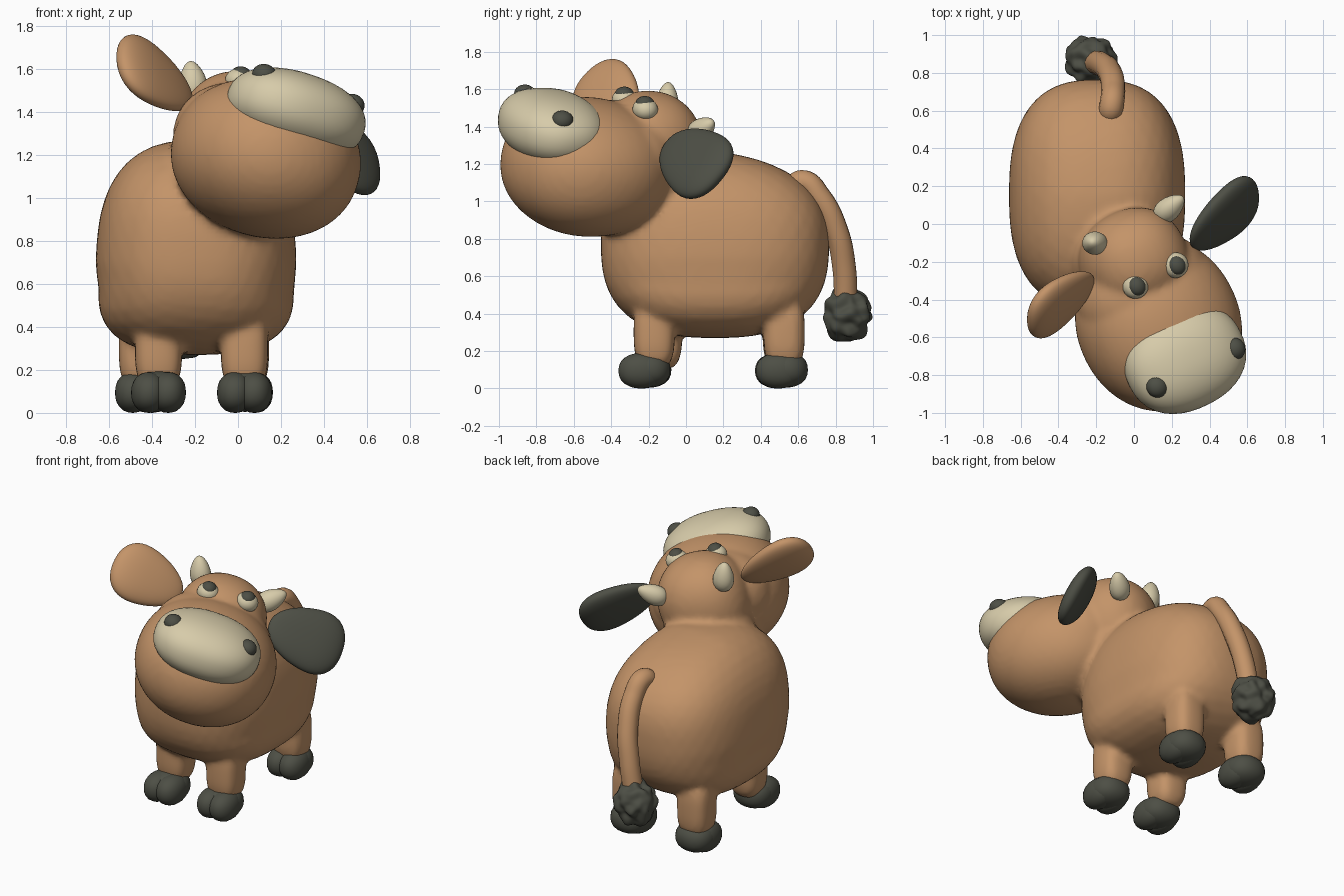
import bpy
import bmesh
import math
from mathutils import Matrix, Vector, noise

cube = bpy.data.objects.get("Cube")
if cube:
    bpy.data.objects.remove(cube)


def material(name, rgb):
    m = bpy.data.materials.new(name)
    m.use_nodes = True
    m.diffuse_color = (*rgb, 1)
    bsdf = next(n for n in m.node_tree.nodes if n.type == 'BSDF_PRINCIPLED')
    bsdf.inputs["Base Color"].default_value = (*rgb, 1)
    bsdf.inputs["Roughness"].default_value = 0.8
    return m


BROWN = material("brown_hide", (0.55, 0.295, 0.14))
CREAM = material("cream", (0.68, 0.6, 0.4))
DARK = material("dark_grey", (0.075, 0.078, 0.06))

# Head turned to its left and rolled sideways
HEAD = Matrix.Rotation(math.radians(26), 3, 'Z') @ Matrix.Rotation(math.radians(17), 3, 'Y')
NO_TURN = Matrix.Identity(3)


def blob(bm, center, radii, power=2.0, turn=NO_TURN, taper=0.0, detail=4):
    """Add a rounded-box ellipsoid; taper narrows it towards its local -x end."""
    made = bmesh.ops.create_icosphere(bm, subdivisions=detail, radius=1)
    for v in made["verts"]:
        d = v.co
        size = sum(abs(c) ** power for c in d) ** (-1 / power)
        p = Vector([c * size * r for c, r in zip(d, radii)])
        narrow = 1 + taper * d.x
        p.y *= narrow
        p.z *= narrow
        v.co = turn @ p + Vector(center)
    return made["verts"]


def finish(name, bm, mat):
    for f in bm.faces:
        f.smooth = True
    mesh = bpy.data.meshes.new(name)
    bm.to_mesh(mesh)
    bm.free()
    mesh.materials.append(mat)
    ob = bpy.data.objects.new(name, mesh)
    bpy.context.collection.objects.link(ob)
    return ob


def part(name, mat, center, radii, **options):
    bm = bmesh.new()
    blob(bm, center, radii, **options)
    return finish(name, bm, mat)


def facing(length, normal):
    """Axes with local x along the length and local z along the normal."""
    x = Vector(length).normalized()
    y = Vector(normal).cross(x).normalized()
    return Matrix((x, y, x.cross(y))).transposed()


# Body, neck, head and legs blended into one skin; legs give x, y and hoof y
LEGS = {"front_right": (-0.37, -0.13, -0.215), "front_left": (0.03, -0.17, -0.22),
        "back_right": (-0.445, 0.52, 0.51), "back_left": (0.035, 0.525, 0.515)}
skin = bmesh.new()
for v in blob(skin, (-0.195, 0.155, 0.77), (0.468, 0.61, 0.5), power=2.6):
    # Rump slopes down, back narrows and belly stays wide
    up = max(0, v.co.z - 0.72)
    low = max(0, 0.58 - v.co.z)
    v.co.x = -0.195 + (v.co.x + 0.195) * (1 - 0.15 * up + 0.7 * low)
    v.co.z -= 0.25 * up * max(0, v.co.y - 0.15)
blob(skin, (-0.06, -0.17, 1.1), (0.29, 0.26, 0.28))
blob(skin, (0.0, -0.2, 1.29), (0.285, 0.28, 0.3), power=2.2, turn=HEAD)
blob(skin, (0.055, -0.36, 1.25), (0.375, 0.29, 0.28), power=2.1, turn=HEAD)
blob(skin, (0.13, -0.53, 1.185), (0.435, 0.465, 0.365), power=2.1, turn=HEAD)
for x, y, _ in LEGS.values():
    blob(skin, (x, y, 0.3), (0.11, 0.11, 0.2), power=3)
hide = finish("body_and_head", skin, BROWN)
remesh = hide.modifiers.new("blend", 'REMESH')
remesh.mode = 'VOXEL'
remesh.voxel_size = 0.02
remesh.use_smooth_shade = True
relax = hide.modifiers.new("relax", 'SMOOTH')
relax.factor = 0.5
relax.iterations = 5

# Cloven hooves
for name, (x, _, y) in LEGS.items():
    bm = bmesh.new()
    for side in (-1, 1):
        blob(bm, (x + side * 0.045, y - 0.02, 0.095), (0.083, 0.122, 0.095),
             power=2.2, detail=3)
    blob(bm, (x, y + 0.015, 0.1), (0.125, 0.122, 0.095), power=2.3, detail=3)
    finish(name + "_hoof", bm, DARK)

# Muzzle patch with nostrils
muzzle = Vector((0.27, -0.715, 1.4))
part("muzzle", CREAM, muzzle, (0.335, 0.27, 0.185), power=2.25, turn=HEAD)
for name, side in (("right", -1), ("left", 1)):
    spot = muzzle + HEAD @ Vector((side * 0.238, -0.066, 0.108))
    part(name + "_nostril", DARK, spot, (0.058, 0.06, 0.052), turn=HEAD, detail=3)

# Eyes looking upwards
for name, spot in (("right", (0.008, -0.328, 1.543)), ("left", (0.22, -0.218, 1.493))):
    part(name + "_eye", CREAM, spot, (0.07, 0.068, 0.06), turn=HEAD, detail=3)
    pupil = Vector(spot) + HEAD @ Vector((-0.003, -0.004, 0.031))
    part(name + "_pupil", DARK, pupil, (0.047, 0.052, 0.04), turn=HEAD, detail=3)

# Ears
part("right_ear", BROWN, (-0.385, -0.41, 1.565), (0.235, 0.175, 0.062), taper=0.28, power=2.2,
     turn=facing((-0.35, -0.24, 0.23), (0.71, -0.55, 0.52)))
part("left_ear", DARK, (0.475, 0.04, 1.22), (0.245, 0.19, 0.06), taper=0.25, power=2.3,
     turn=facing((0.35, 0.28, -0.2), (0.73, -0.54, 0.52)))

# Horns
part("right_horn", CREAM, (-0.21, -0.1, 1.54), (0.1, 0.065, 0.06), taper=-0.25, detail=3,
     turn=facing((-0.1, 0.05, 0.8), (0, -1, 0)))
part("left_horn", CREAM, (0.19, 0.085, 1.385), (0.1, 0.065, 0.06), taper=-0.25, detail=3,
     turn=facing((0.65, 0.55, 0.4), (0, -1, 0.2)))

# Tail
path = [(-0.13, 0.57, 1.06), (-0.12, 0.62, 1.105), (-0.11, 0.715, 1.02), (-0.13, 0.805, 0.84),
        (-0.17, 0.845, 0.65), (-0.21, 0.855, 0.45)]
curve = bpy.data.curves.new("tail", 'CURVE')
curve.dimensions = '3D'
curve.bevel_depth = 0.064
curve.bevel_resolution = 5
curve.use_fill_caps = True
spline = curve.splines.new('BEZIER')
spline.bezier_points.add(len(path) - 1)
for point, co in zip(spline.bezier_points, path):
    point.co = co
    point.handle_left_type = point.handle_right_type = 'AUTO'
curve.materials.append(BROWN)
bpy.context.collection.objects.link(bpy.data.objects.new("tail", curve))

# Woolly tail tuft
tuft = bmesh.new()
middle = Vector((-0.23, 0.865, 0.395))
for v in blob(tuft, middle, (0.125, 0.125, 0.135), power=2.2, detail=5):
    out = (v.co - middle).normalized()
    v.co += out * 0.03 * (noise.noise(v.co * 16) + 0.1)
finish("tail_tuft", tuft, DARK)
